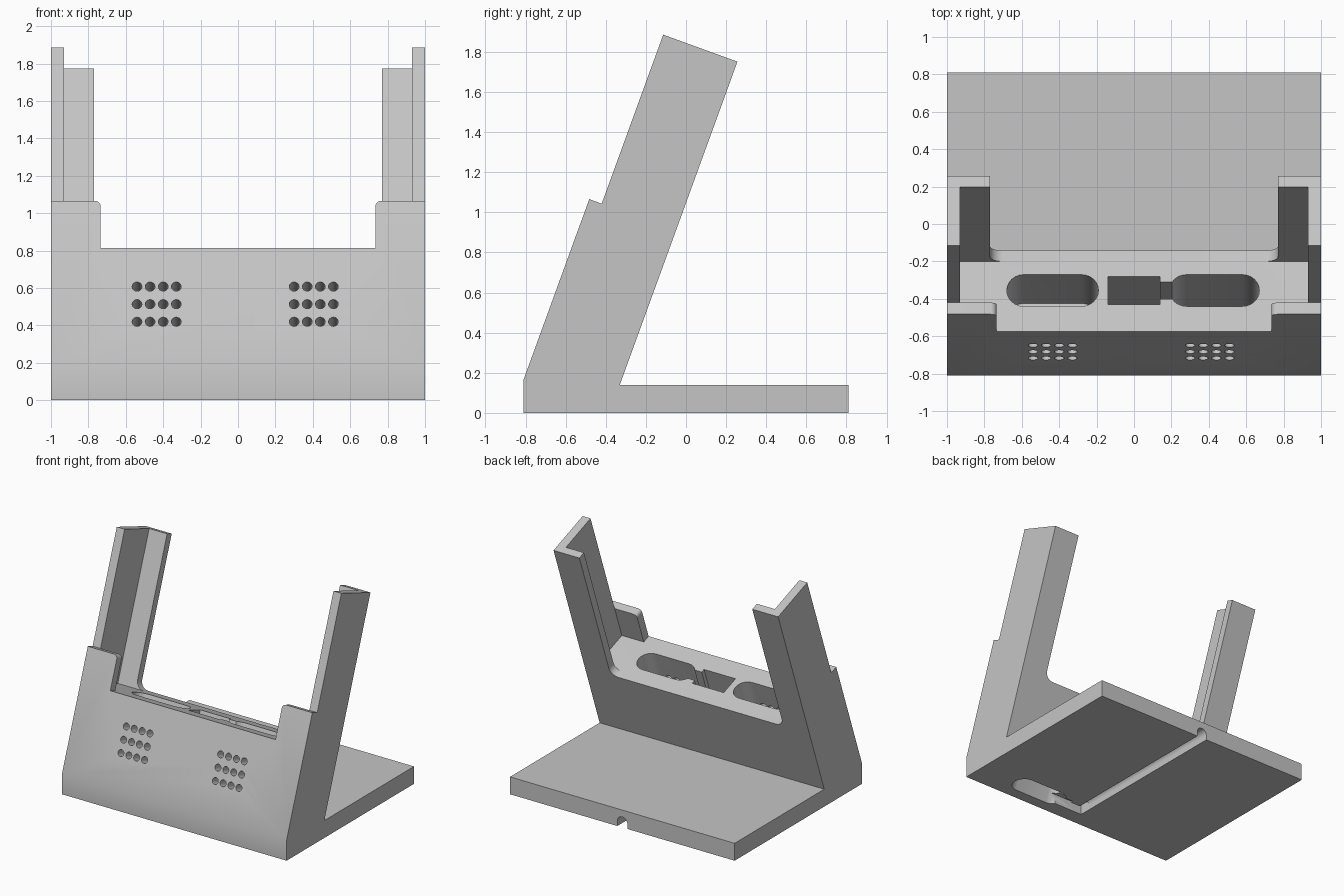
import bpy, bmesh
from math import sin, cos, pi, radians
from mathutils import Matrix, Vector

if "Cube" in bpy.data.objects:
    bpy.data.objects.remove(bpy.data.objects["Cube"], do_unlink=True)

grey = bpy.data.materials.new("plain grey")
grey.use_nodes = True
COLOR = (0.56, 0.56, 0.56, 1)
grey.diffuse_color = COLOR
grey.node_tree.nodes["Principled BSDF"].inputs["Base Color"].default_value = COLOR

# Frames: the backrest leans 20 degrees from the heel point
TILT = radians(20)
HEEL = Vector((0, -0.33, 0.14))
X, Y, Z = Vector((1, 0, 0)), Vector((0, 1, 0)), Vector((0, 0, 1))
UP = Vector((0, sin(TILT), cos(TILT)))      # along the backrest
OUT = Vector((0, -cos(TILT), sin(TILT)))    # out of its front face


def frame(a, b, origin=Vector()):
    m = Matrix((a, b, a.cross(b))).transposed().to_4x4()
    m.translation = origin
    return m


SIDE = frame(Y, Z)
LEAN_SIDE = frame(UP, OUT, HEEL)
LEAN_FACE = frame(X, UP, HEEL)

BACK, INNER, RAIL, LIP = 0, 0.062, 0.394, 0.46   # depths from the back face
SHELF, LIP_TOP, TOP = 0.55, 0.818, 1.715         # heights along the lean
LEAN_DOWN = frame(X, OUT, HEEL + UP * SHELF)     # depth runs down from the shelf


def arc(cx, cy, r, start, end, n=10):
    steps = [radians(start + (end - start) * i / n) for i in range(n + 1)]
    return [(cx + r * cos(t), cy + r * sin(t)) for t in steps]


def rect(x0, x1, y0, y1):
    return [(x0, y0), (x1, y0), (x1, y1), (x0, y1)]


def prism(name, outlines, space, d0, d1):
    bm = bmesh.new()
    for pts in outlines:
        lo = [bm.verts.new((a, b, d0)) for a, b in pts]
        hi = [bm.verts.new((a, b, d1)) for a, b in pts]
        bm.faces.new(lo[::-1])
        bm.faces.new(hi)
        for i in range(len(pts)):
            j = (i + 1) % len(pts)
            bm.faces.new((lo[i], lo[j], hi[j], hi[i]))
    bm.transform(space)
    bmesh.ops.recalc_face_normals(bm, faces=bm.faces)
    me = bpy.data.meshes.new(name)
    bm.to_mesh(me)
    bm.free()
    ob = bpy.data.objects.new(name, me)
    bpy.context.collection.objects.link(ob)
    return ob


def lean(v, w):
    p = HEEL + UP * v + OUT * w
    return p.y, p.z


# Stand body: foot plate and leaning back in one side profile
profile = [(-0.81, 0), (0.81, 0), (0.81, HEEL.z), lean(0, BACK), lean(TOP, BACK),
           lean(TOP, RAIL), lean(LIP_TOP, RAIL), lean(LIP_TOP, LIP), (-0.81, 0.166)]
stand = prism("dock_stand", [profile], SIDE, -1, 1)
stand.data.materials.append(grey)


def cut(name, outlines, space, d0, d1):
    cutter = prism(name, outlines, space, d0, d1)
    cutter.hide_render = True
    mod = stand.modifiers.new(name, "BOOLEAN")
    mod.operation, mod.solver, mod.object = "DIFFERENCE", "EXACT", cutter
    bpy.context.view_layer.objects.active = stand
    bpy.ops.object.modifier_apply(modifier=name)
    bpy.data.objects.remove(cutter, do_unlink=True)


# Device pocket between the side rails, behind the front lip
cut("pocket", [[(SHELF, INNER), (2, INNER), (2, 0.6), (0.85, 0.6),
                (LIP_TOP, RAIL), (SHELF, RAIL)]], LEAN_SIDE, -0.93, 0.93)

# Front opening between the lips, with rounded lip corners
half, r = 0.735, 0.03
right = [(half, SHELF)] + arc(half + r, LIP_TOP - r, r, 180, 90, 6) + [(half + r, 0.9)]
cut("front_opening", [right + [(-x, y) for x, y in right[::-1]]], LEAN_FACE, 0.38, 0.6)

# Back opening with rounded lower corners
half, r = 0.77, 0.07
right = arc(half - r, SHELF + r, r, 270, 360) + [(half, 2)]
cut("back_opening", [right + [(-x, y) for x, y in right[::-1]]], LEAN_FACE, -0.2, 0.07)


# Speaker chambers in the shelf: one blind, one open through the base
def slot(x0, x1, w, r):
    return arc(x1 - r, w, r, -90, 90, 12) + arc(x0 + r, w, r, 90, 270, 12)


cut("blind_chamber", [slot(-0.68, -0.19, 0.227, 0.09)], LEAN_DOWN, -0.05, 0.45)
cut("through_chamber", [slot(0.19, 0.67, 0.227, 0.09)], LEAN_DOWN, -0.05, 1.2)

# Connector well and the slit joining it to the open chamber
cut("connector_well", [rect(-0.14, 0.14, 0.147, 0.306)], LEAN_DOWN, -0.05, 0.5)
cut("cable_slit", [rect(0.13, 0.25, 0.18, 0.275)], LEAN_DOWN, -0.05, 1.2)

# Cable groove under the foot, with a sideways link to the chamber
cut("cable_groove", [[(0.045, -0.1)] + arc(0, 0.04, 0.045, 0, 180) + [(-0.045, -0.1)]],
    frame(X, Z), -1, 0.64)
cut("cable_link", [rect(-0.045, 0.25, -0.685, -0.595)], frame(X, Y), -0.1, 0.08)

# Sound holes through the front face
holes = [arc(x0 + 0.07 * i, 0.13 + 0.1 * j, 0.026, 0, 345, 23)
         for x0 in (-0.54, 0.3) for i in range(4) for j in range(3)]
cut("sound_holes", holes, LEAN_FACE, 0.23, 0.6)

bpy.ops.object.select_all(action="DESELECT")
stand.select_set(True)
bpy.context.view_layer.objects.active = stand
bpy.ops.object.shade_smooth_by_angle(angle=radians(30))
